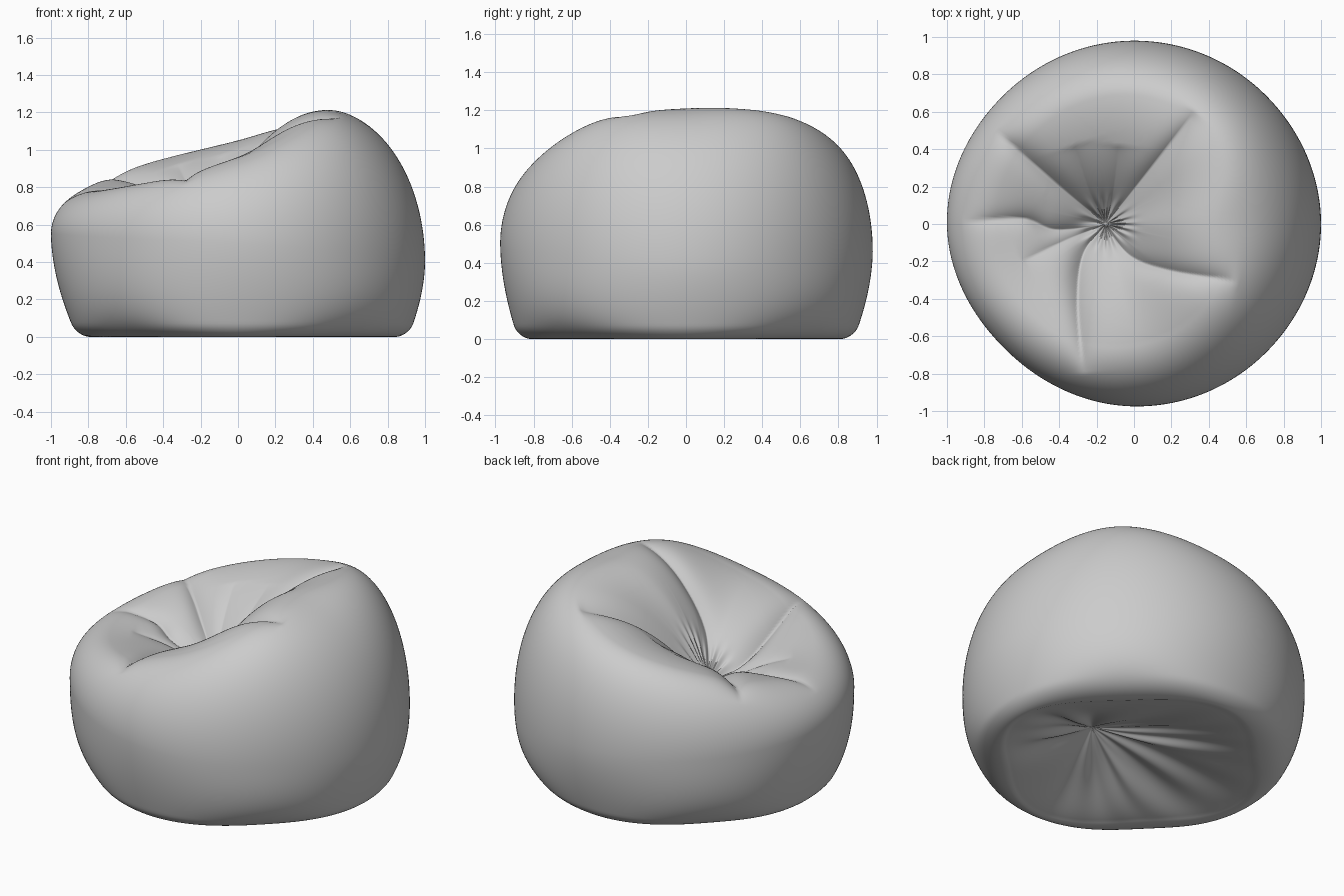
import bpy, bmesh, math
from mathutils import Vector

if "Cube" in bpy.data.objects:
    bpy.data.objects.remove(bpy.data.objects["Cube"])

N = 360                       # segments around the bag
TOP = Vector((-0.15, 0.0))    # gathered point on top
BOT = Vector((0.19, -0.15))   # gathered point underneath
TOP_Z, BOT_Z = 0.67, 0.23

# values every 45 degrees, starting at +x and turning towards +y
WIDE_R = [1.00, 0.985, 0.98, 0.98, 1.00, 0.96, 0.975, 0.985]
WIDE_Z = [0.40, 0.43, 0.46, 0.50, 0.55, 0.53, 0.50, 0.44]
RIM_R = [0.46, 0.61, 0.68, 0.71, 0.74, 0.72, 0.64, 0.56]
RIM_Z = [1.21, 1.19, 1.05, 0.92, 0.79, 0.82, 0.96, 1.16]
FOOT_R = [0.91, 0.88, 0.88, 0.86, 0.86, 0.86, 0.88, 0.88]
BASE_R = [0.84, 0.72, 0.81, 0.70, 0.79, 0.69, 0.81, 0.73]

# creases in the top: path, depth, width
CREASES = [
    ([(-.15, 0), (.05, .25), (.33, .60)], .10, .055),
    ([(-.15, 0), (-.02, -.17), (.2, -.25), (.54, -.30)], .10, .055),
    ([(-.15, 0), (-.27, -.16), (-.30, -.42), (-.27, -.80)], .12, .055),
    ([(-.15, 0), (-.42, -.03), (-.60, .03), (-.92, .01)], .06, .045),
    ([(-.15, 0), (-.42, .22), (-.74, .50)], .10, .06),
    ([(-.15, 0), (-.35, -.08), (-.60, -.20)], .04, .05),
    ([(-.15, 0), (-.24, .18), (-.32, .42)], .04, .08),
    ([(-.15, 0), (-.11, .18), (-.08, .42)], .04, .08),
]


def around(table, a):
    """Smooth periodic interpolation of an eight-value table."""
    f = a / (math.pi / 4)
    i = int(f)
    t = f - i
    p0, p1, p2, p3 = (table[(i + k) % 8] for k in (-1, 0, 1, 2))
    return p1 + 0.5 * t * (p2 - p0 + t * (2*p0 - 5*p1 + 4*p2 - p3
                                          + t * (3*(p1 - p2) + p3 - p0)))


def sample(path, n=28):
    """Evenly sampled, softened crease path."""
    pts = [Vector(p) for p in path]
    pts = [pts[0]] + pts + [pts[-1]]
    out = []
    for k in range(n + 1):
        f = k / n * (len(pts) - 3)
        i = min(int(f), len(pts) - 4)
        t = f - i
        a, b, c, d = pts[i:i + 4]
        out.append(b + 0.5 * t * (c - a + t * (2*a - 5*b + 4*c - d
                                               + t * (3*(b - c) + d - a))))
    return out


PATHS = [(sample(p), d, w) for p, d, w in CREASES]


def crease(p):
    """Depth of the top folds at a point seen from above."""
    total = 0
    for pts, depth, width in PATHS:
        n = len(pts) - 1
        best, where = 9, 0
        for i in range(n):
            a, e = pts[i], pts[i + 1] - pts[i]
            t = max(0, min(1, (p - a).dot(e) / max(e.length_squared, 1e-9)))
            d = (p - a - e * t).length
            if d < best:
                best, where = d, (i + t) / n
        if best < 0.35:
            fade = math.sin(math.pi * where ** 0.8) ** 0.8 if 0 < where < 1 else 0
            total += depth * fade * math.exp(-best / width)
    return 0.15 * math.tanh(total / 0.15)


def profile(a):
    """One upright section from the underside to the top gather."""
    d = Vector((math.cos(a), math.sin(a)))
    wr, wz, rr, rz, foot, br = (around(t, a) for t in (
        WIDE_R, WIDE_Z, RIM_R, RIM_Z, FOOT_R, BASE_R))
    soft = math.sin(2 * a) ** 2      # the foot is rounder on the diagonals
    pts = []
    # underside, rising to its gather, with loose wrinkles
    for k in range(28):
        u = 1 - (k + 0.4) / 28
        p = (d * br).lerp(BOT, u)
        wob = math.sin(7*a + 2*math.sin(2*a) + 3*u) + 0.6 * math.sin(12*a + 3*math.sin(3*a) - 2*u)
        z = BOT_Z * u ** 1.5 + 0.012 * (wob + 1.6) * math.sin(math.pi * u) ** 1.2
        pts.append((p.x, p.y, z + 0.004))
    # lower wall: rounded foot, then a gentle outward lean
    for k in range(24):
        z = wz * (k / 24) ** 2
        corner = math.sqrt(1 - (1 - min(z / 0.07, 1)) ** 2)
        lean = br + (foot - br) * corner + (wr - foot) * (1 - (1 - z / wz) ** 1.8)
        s = (1 - z / wz) ** 1.25
        bulge = br + (wr - br) * math.sqrt(max(0, 1 - s * s)) ** 0.8
        r = lean + (bulge - lean) * soft
        pts.append((d.x * r, d.y * r, z))
    # shoulder up to the rim
    for k in range(34):
        t = math.pi / 2 * k / 34
        r = rr + (wr - rr) * math.cos(t)
        p = d * r
        z = wz + (rz - wz) * math.sin(t)
        pts.append((p.x, p.y, z - crease(p) * math.sin(t) ** 3))
    # sunken top, falling to its gather with fine pleats
    for k in range(50):
        u = k / 50
        p = (d * rr).lerp(TOP, u)
        z = TOP_Z + (rz - TOP_Z) * (1 - u ** 1.9)
        dist = (p - TOP).length
        pleat = 0.010 * math.sin(16 * a + math.sin(3*a)) * math.exp(-((dist - .09) / .06) ** 2)
        pts.append((p.x, p.y, z - crease(p) + pleat))
    return pts


# bag body: sections skinned into one closed surface
bm = bmesh.new()
cols = [[bm.verts.new(p) for p in profile(2 * math.pi * i / N)] for i in range(N)]
low = bm.verts.new((BOT.x, BOT.y, BOT_Z))
high = bm.verts.new((TOP.x, TOP.y, TOP_Z))
for i in range(N):
    A, B = cols[i], cols[(i + 1) % N]
    for j in range(len(A) - 1):
        bm.faces.new((A[j], B[j], B[j + 1], A[j + 1]))
    bm.faces.new((low, B[0], A[0]))
    bm.faces.new((A[-1], B[-1], high))
for f in bm.faces:
    f.smooth = True
bmesh.ops.recalc_face_normals(bm, faces=bm.faces)
mesh = bpy.data.meshes.new("bean_bag")
bm.to_mesh(mesh)
bm.free()

fabric = bpy.data.materials.new("grey fabric")
fabric.diffuse_color = (0.6, 0.6, 0.6, 1)
fabric.use_nodes = True
fabric.node_tree.nodes["Principled BSDF"].inputs["Base Color"].default_value = fabric.diffuse_color
mesh.materials.append(fabric)
bag = bpy.data.objects.new("bean_bag", mesh)
bpy.context.collection.objects.link(bag)
